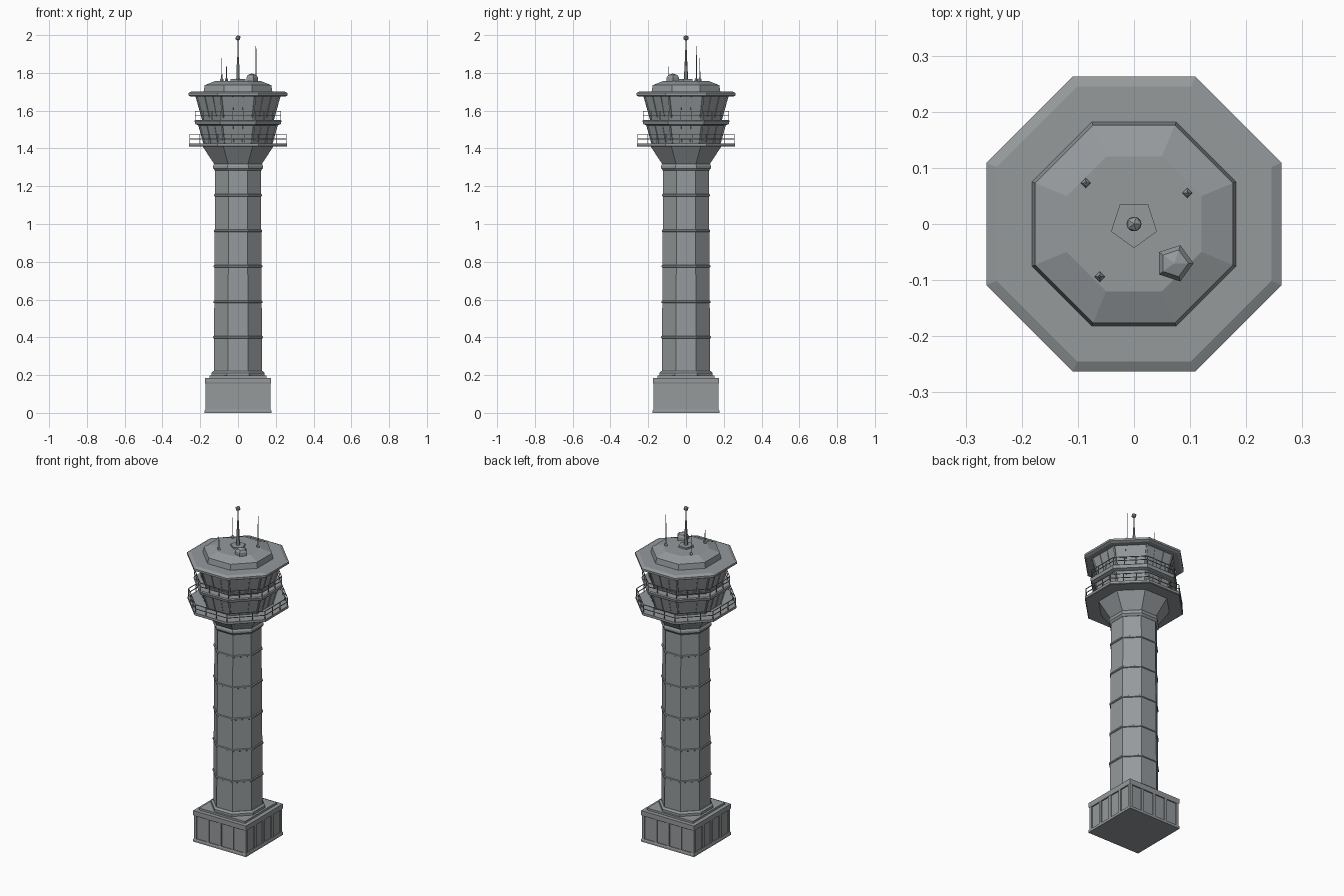
import bpy, bmesh
from math import pi, cos, sin, tan
from mathutils import Vector, Matrix

cube = bpy.data.objects.get("Cube")
if cube:
    bpy.data.objects.remove(cube, do_unlink=True)

grey = bpy.data.materials.new("concrete grey")
grey.use_nodes = True
COLOUR = (0.30, 0.32, 0.33, 1)
grey.diffuse_color = COLOUR
grey.node_tree.nodes["Principled BSDF"].inputs["Base Color"].default_value = COLOUR


def finish(name, bm):
    bmesh.ops.recalc_face_normals(bm, faces=bm.faces)
    mesh = bpy.data.meshes.new(name)
    bm.to_mesh(mesh)
    bm.free()
    mesh.materials.append(grey)
    obj = bpy.data.objects.new(name, mesh)
    bpy.context.collection.objects.link(obj)
    return obj


def lathe(name, profile, sides=8, centre=(0, 0), turn=None, apothem=True):
    """Closed faceted solid from (radius, height) pairs, bottom to top."""
    bm = bmesh.new()
    turn = pi / sides if turn is None else turn
    scale = 1 / cos(pi / sides) if apothem else 1
    rings = []
    for r, z in profile:
        rings.append([bm.verts.new((centre[0] + r * scale * cos(turn + 2 * pi * k / sides),
                                    centre[1] + r * scale * sin(turn + 2 * pi * k / sides), z))
                      for k in range(sides)])
    for low, high in zip(rings, rings[1:]):
        for k in range(sides):
            n = (k + 1) % sides
            bm.faces.new((low[k], low[n], high[n], high[k]))
    bm.faces.new(rings[0][::-1])
    bm.faces.new(rings[-1])
    return finish(name, bm)


def add_rod(bm, a, b, r, sides=4):
    a, b = Vector(a), Vector(b)
    d = b - a
    spin = d.to_track_quat('Z', 'Y').to_matrix().to_4x4()
    bmesh.ops.create_cone(bm, cap_ends=True, segments=sides, radius1=r, radius2=r, depth=d.length,
                          matrix=Matrix.Translation((a + b) / 2) @ spin @ Matrix.Rotation(pi / 4, 4, 'Z'))


def on_face(side, apothem, t, z):
    """Point on octagon face; t runs from -1 to 1 between its corners."""
    along = t * apothem * tan(pi / 8)
    a = side * pi / 4
    return (apothem * cos(a) - along * sin(a), apothem * sin(a) + along * cos(a), z)


def railing(name, apothem, z0, heights, posts):
    bm = bmesh.new()
    for s in range(8):
        for h in heights:
            add_rod(bm, on_face(s, apothem, -1, z0 + h), on_face(s, apothem, 1, z0 + h), 0.0025)
        for k in range(posts):
            t = -1 + 2 * k / posts
            add_rod(bm, on_face(s, apothem, t, z0), on_face(s, apothem, t, z0 + heights[-1]), 0.0025)
    finish(name, bm)


def mullions(name, low, high, panes):
    bm = bmesh.new()
    for s in range(8):
        for k in range(panes):
            t = -1 + 2 * k / panes
            add_rod(bm, on_face(s, low[0], t, low[1]), on_face(s, high[0], t, high[1]),
                    0.006 if k == 0 else 0.004)
    finish(name, bm)


# Square base building with pilasters framing recessed panels
lathe("base_walls", [(0.167, 0.002), (0.167, 0.17)], 4)
lathe("base_plinth", [(0.177, 0), (0.177, 0.012), (0.174, 0.018)], 4)
lathe("base_cornice", [(0.174, 0.155), (0.176, 0.16), (0.176, 0.186)], 4)
lathe("base_step", [(0.152, 0.186), (0.152, 0.198)], 4)
bm = bmesh.new()
for side in range(4):
    for k in range(5):
        m = (Matrix.Rotation(side * pi / 2, 4, 'Z')
             @ Matrix.Translation((0.168, -0.164 + k * 0.082, 0.087))
             @ Matrix.Diagonal((0.01, 0.018, 0.14, 1)))
        bmesh.ops.create_cube(bm, size=1, matrix=m)
finish("base_pilasters", bm)

# Octagonal shaft with joint bands
lathe("shaft_foot", [(0.14, 0.198), (0.14, 0.212), (0.13, 0.222)])
lathe("shaft", [(0.128, 0.2), (0.121, 1.3)])
for i in range(5):
    z = 0.40 + i * 0.188
    r = 0.128 - 0.007 * (z - 0.2) / 1.1
    lathe("shaft_band_%d" % (i + 1), [(r, z - 0.007), (r + 0.005, z - 0.004),
                                      (r + 0.005, z + 0.004), (r, z + 0.007)])
lathe("shaft_collar", [(0.122, 1.283), (0.132, 1.295), (0.132, 1.308), (0.125, 1.32)])
lathe("flared_head", [(0.125, 1.315), (0.188, 1.412)])

# Lower deck and cabin
lathe("lower_deck", [(0.256, 1.41), (0.26, 1.413), (0.26, 1.427)])
railing("lower_railing", 0.255, 1.425, (0.025, 0.05), 3)
lathe("lower_cabin", [(0.178, 1.425), (0.206, 1.53)])
mullions("lower_mullions", (0.178, 1.427), (0.206, 1.527), 3)

# Upper deck and control cab
lathe("upper_deck", [(0.208, 1.522), (0.226, 1.528), (0.231, 1.546), (0.226, 1.551)])
railing("upper_railing", 0.226, 1.55, (0.025, 0.047), 3)
lathe("control_cab", [(0.184, 1.55), (0.22, 1.68)])
lathe("cab_sill", [(0.188, 1.55), (0.192, 1.567)])
mullions("cab_mullions", (0.185, 1.552), (0.22, 1.678), 3)

# Layered roof
lathe("roof_eave", [(0.25, 1.674), (0.263, 1.681), (0.263, 1.693), (0.245, 1.702)])
lathe("roof_cap", [(0.182, 1.70), (0.176, 1.735), (0.12, 1.757)])

# Central mast with ball
lathe("mast_plate", [(0.043, 1.755), (0.043, 1.767)], 5, turn=-pi / 2, apothem=False)
lathe("mast_lower", [(0.011, 1.765), (0.007, 1.86)], 6, apothem=False)
lathe("mast_upper", [(0.005, 1.86), (0.003, 1.98)], 6, apothem=False)
bm = bmesh.new()
bmesh.ops.create_icosphere(bm, subdivisions=1, radius=0.015, matrix=Matrix.Translation((0, 0, 1.985)))
finish("mast_ball", bm)

# Radar dome
lathe("radar_dome", [(0.034, 1.755), (0.034, 1.776), (0.025, 1.789), (0.002, 1.796)], 5,
      centre=(0.072, -0.07), turn=0, apothem=False)

# Whip antennas
for i, (x, y, top) in enumerate([(-0.086, 0.073, 1.878), (0.095, 0.055, 1.943), (-0.061, -0.094, 1.835)]):
    lathe("antenna_foot_%d" % (i + 1), [(0.009, 1.745), (0.009, 1.765), (0.004, 1.772)], 4,
          centre=(x, y), turn=0, apothem=False)
    lathe("antenna_rod_%d" % (i + 1), [(0.003, 1.765), (0.0015, top)], 4,
          centre=(x, y), turn=0, apothem=False)
